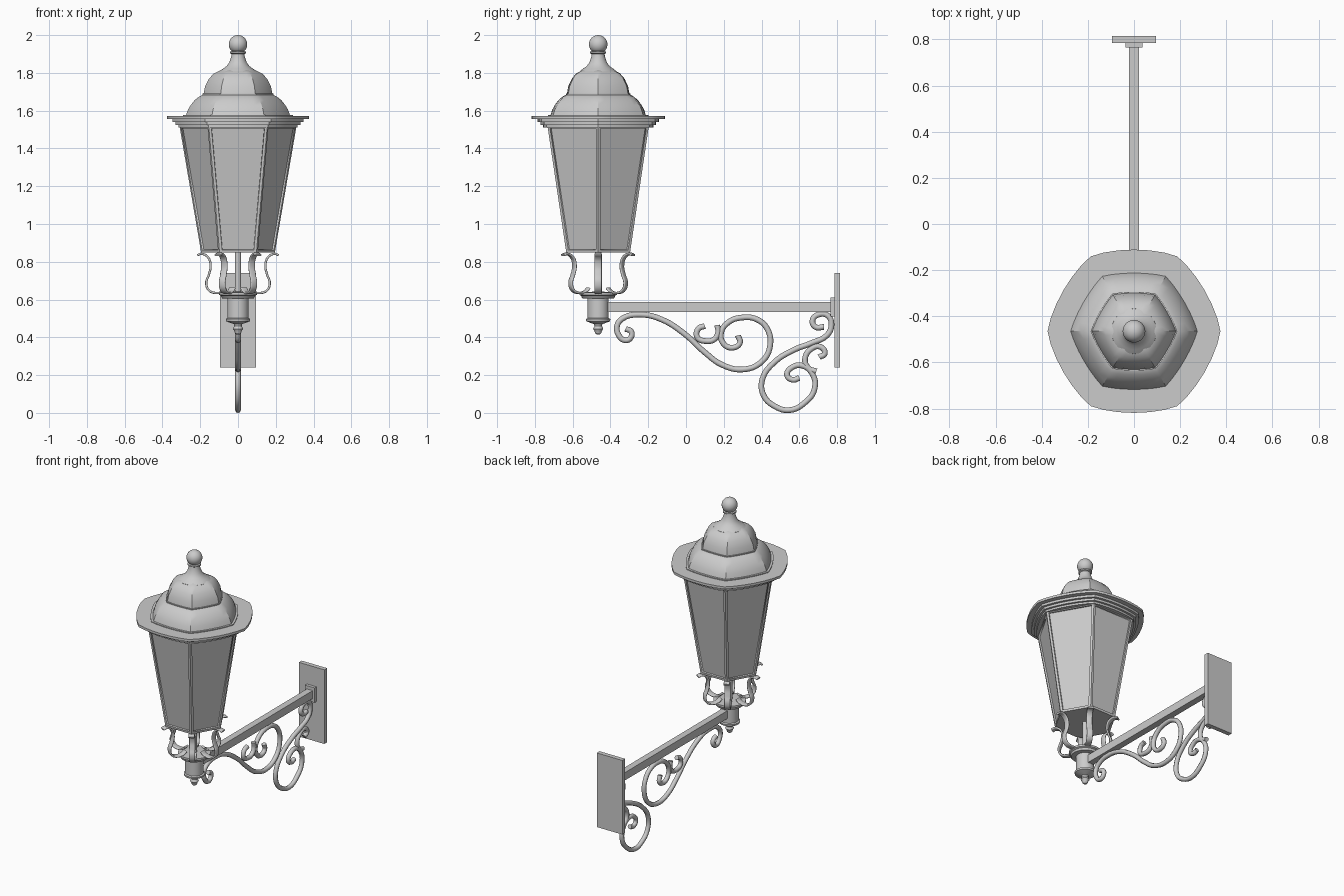
import bpy, bmesh, math
from math import cos, sin, pi, radians

if "Cube" in bpy.data.objects:
    bpy.data.objects.remove(bpy.data.objects["Cube"])

AXIS_Y = -0.465   # lantern axis


def finish(bm, name, angle=30):
    bmesh.ops.recalc_face_normals(bm, faces=bm.faces)
    me = bpy.data.meshes.new(name)
    bm.to_mesh(me)
    bm.free()
    ob = bpy.data.objects.new(name, me)
    bpy.context.collection.objects.link(ob)
    bpy.ops.object.select_all(action='DESELECT')
    ob.select_set(True)
    bpy.context.view_layer.objects.active = ob
    bpy.ops.object.shade_smooth_by_angle(angle=radians(angle))
    return ob


def box(name, x, y, z):
    bm = bmesh.new()
    bmesh.ops.create_cube(bm, size=1)
    for v in bm.verts:
        v.co = [(a + b) / 2 + c * (b - a) for (a, b), c in zip((x, y, z), v.co)]
    return finish(bm, name)


def ring_points(r, bulge, per_side):
    """Hexagon with bowed sides, corners on the x axis."""
    pts = []
    for s in range(6):
        a, b = s * pi / 3, (s + 1) * pi / 3
        for k in range(per_side):
            t = k / per_side
            f = 1 + bulge * 4 * t * (1 - t)
            pts.append((f * r * (cos(a) * (1 - t) + cos(b) * t),
                        f * r * (sin(a) * (1 - t) + sin(b) * t)))
    return pts


def loft(name, profile, hexagon=True, bulge=0.0, per_side=1, sides=32, angle=30):
    """Stack of rings (radius, z) around the lantern axis, capped at both ends."""
    bm = bmesh.new()
    rings = []
    for r, z in profile:
        if hexagon:
            pts = ring_points(r, bulge, per_side)
        else:
            pts = [(r * cos(2 * pi * i / sides), r * sin(2 * pi * i / sides)) for i in range(sides)]
        rings.append([bm.verts.new((x, y + AXIS_Y, z)) for x, y in pts])
    n = len(rings[0])
    for lo, hi in zip(rings, rings[1:]):
        for i in range(n):
            bm.faces.new((lo[i], lo[(i + 1) % n], hi[(i + 1) % n], hi[i]))
    bm.faces.new(rings[0])
    bm.faces.new(rings[-1])
    return finish(bm, name, angle)


def wire(name, pts, depth, turn, loc=(0, 0, 0), extrude=0.0):
    """Smooth path drawn in an upright plane turned about z."""
    cu = bpy.data.curves.new(name, 'CURVE')
    cu.dimensions = '3D'
    cu.twist_mode = 'Z_UP'
    cu.bevel_depth = depth
    cu.bevel_resolution = 2
    cu.extrude = extrude
    cu.use_fill_caps = True
    cu.resolution_u = 6
    sp = cu.splines.new('BEZIER')
    sp.bezier_points.add(len(pts) - 1)
    for bp, (u, v) in zip(sp.bezier_points, pts):
        bp.co = (u, v, 0)
        bp.handle_left_type = bp.handle_right_type = 'AUTO'
    ob = bpy.data.objects.new(name, cu)
    ob.location = loc
    ob.rotation_euler = (pi / 2, 0, turn)
    bpy.context.collection.objects.link(ob)
    return ob


# Wall plate, collar and arm
box("wall_plate", (-0.095, 0.095), (0.785, 0.815), (0.24, 0.74))
box("arm_collar", (-0.036, 0.036), (0.765, 0.786), (0.51, 0.61))
box("arm_bar", (-0.022, 0.022), (AXIS_Y + 0.03, 0.77), (0.535, 0.588))

# Wrought scrolls under the arm (y, z)
scrolls = {
    "long_scroll": [(-.32, .445), (-.29, .43), (-.295, .395), (-.325, .385), (-.355, .41),
                    (-.365, .46), (-.335, .50), (-.24, .52), (-.13, .495), (-.01, .42),
                    (.10, .32), (.19, .255), (.30, .23), (.40, .27), (.445, .355),
                    (.43, .445), (.375, .495), (.30, .505), (.225, .48), (.185, .42),
                    (.20, .365), (.245, .345), (.285, .37), (.275, .41)],
    "long_scroll_hook": [(.10, .46), (.065, .445), (.06, .40), (.105, .38), (.15, .39),
                         (.17, .425), (.165, .465)],
    "wall_scroll": [(.73, .455), (.685, .455), (.67, .49), (.70, .52), (.75, .515),
                    (.77, .465), (.745, .41), (.665, .37), (.575, .335), (.47, .27),
                    (.405, .18), (.41, .095), (.47, .035), (.55, .015), (.63, .055),
                    (.68, .125), (.67, .205), (.615, .25), (.56, .24), (.535, .20),
                    (.565, .175), (.60, .185)],
    "wall_scroll_hook": [(.69, .22), (.65, .235), (.63, .285), (.665, .34), (.71, .35),
                         (.735, .315), (.705, .295)],
}
for name, pts in scrolls.items():
    wire(name, pts, 0.015, pi / 2)

# Lantern holder with finial below
loft("holder_cup", [(.008, .415), (.016, .422), (.02, .435), (.027, .445), (.02, .46), (.022, .47),
                    (.045, .478), (.063, .485), (.065, .497), (.056, .502), (.056, .605),
                    (.085, .607), (.09, .62), (.1, .625), (.1, .638), (.02, .642)], hexagon=False)
loft("centre_rod", [(.017, .63), (.017, .855)], hexagon=False, sides=16)

# Six curved strap supports at the hexagon corners
strap = [(.215, .835), (.195, .842), (.16, .825), (.145, .78), (.155, .73), (.168, .69),
         (.155, .65), (.12, .635), (.08, .642), (.06, .66)]
for i in range(6):
    wire(f"support_strap_{i + 1}", strap, 0.006, i * pi / 3, (0, AXIS_Y, 0), extrude=0.013)

# Tapered glass body with recessed panes
body = loft("lantern_body", [(.195, .848), (.31, 1.52)])
bm = bmesh.new()
bm.from_mesh(body.data)
bm.normal_update()
panes = [f for f in bm.faces if len(f.verts) == 4]
bmesh.ops.inset_individual(bm, faces=panes, thickness=0.02, depth=0)
bmesh.ops.inset_individual(bm, faces=panes, thickness=0.002, depth=-0.01)
bm.to_mesh(body.data)
bm.free()

# Stepped cornice and wide brim
loft("cornice", [(.315, 1.512), (.315, 1.525), (.33, 1.525), (.33, 1.54), (.347, 1.54), (.347, 1.557)],
     bulge=.07, per_side=6)
loft("brim", [(.375, 1.555), (.375, 1.571)], bulge=.09, per_side=6)

# Two-tier domed roof
loft("lower_roof", [(.29, 1.568), (.29, 1.576), (.275, 1.576), (.265, 1.605), (.25, 1.63), (.23, 1.655),
                    (.205, 1.675), (.18, 1.687)], bulge=.06, per_side=6)
loft("upper_roof", [(.188, 1.68), (.188, 1.69), (.182, 1.69), (.174, 1.73), (.153, 1.77), (.128, 1.797),
                    (.09, 1.815)], bulge=.05, per_side=6)

# Turned neck and ball on top
loft("roof_neck", [(.1, 1.80), (.098, 1.808), (.08, 1.822), (.06, 1.836), (.045, 1.858), (.036, 1.885),
                   (.034, 1.9), (.042, 1.904), (.042, 1.912), (.03, 1.916)], hexagon=False)
bm = bmesh.new()
bmesh.ops.create_uvsphere(bm, u_segments=32, v_segments=16, radius=0.049)
bmesh.ops.translate(bm, verts=bm.verts, vec=(0, AXIS_Y, 1.951))
finish(bm, "top_ball")
